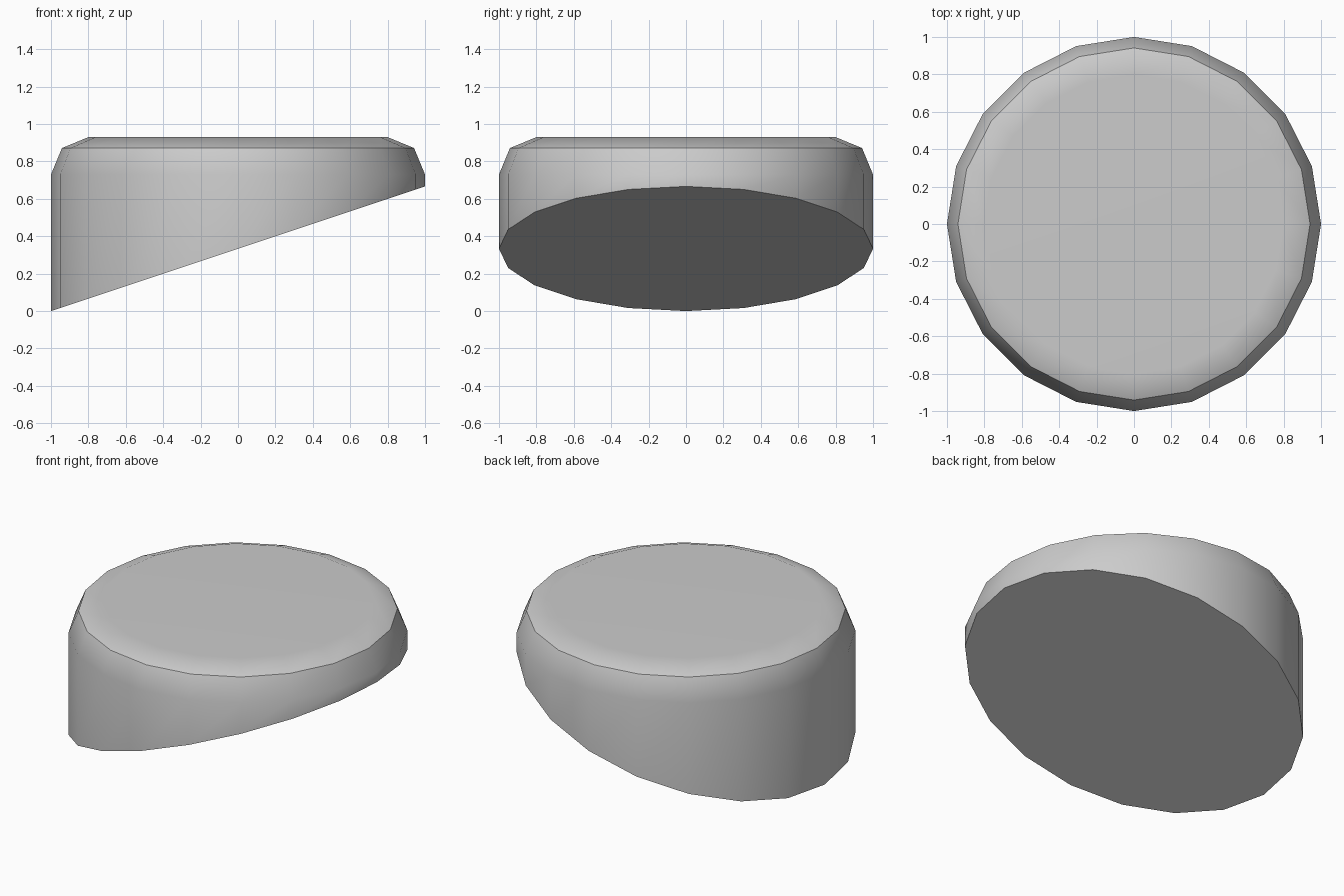
import bpy, bmesh, math

if "Cube" in bpy.data.objects:
    bpy.data.objects.remove(bpy.data.objects["Cube"])

SIDES = 20
TOP, ROUND = 0.93, 0.2

bm = bmesh.new()


def ring(radius, height):
    pts = []
    for i in range(SIDES):
        a = 2 * math.pi * i / SIDES
        x, y = radius * math.cos(a), radius * math.sin(a)
        pts.append(bm.verts.new((x, y, height(x))))
    return pts


# Slanted bottom rim
rings = [ring(1.0, lambda x: (1 + x) / 3)]

# Rounded top rim in two steps
for step in range(3):
    a = math.radians(45 * step)
    z = TOP - ROUND + ROUND * math.sin(a)
    rings.append(ring(1 - ROUND + ROUND * math.cos(a), lambda x, z=z: z))

# Side walls and caps
for low, high in zip(rings, rings[1:]):
    for i in range(SIDES):
        j = (i + 1) % SIDES
        bm.faces.new((low[i], low[j], high[j], high[i]))
bm.faces.new(rings[0][::-1])
bm.faces.new(rings[-1])

mesh = bpy.data.meshes.new("slanted_button")
bm.to_mesh(mesh)
bm.free()
button = bpy.data.objects.new("slanted_button", mesh)
bpy.context.collection.objects.link(button)

# Smooth walls and rim, sharp slanted base, flat-looking top
bpy.context.view_layer.objects.active = button
button.select_set(True)
bpy.ops.object.shade_smooth_by_angle(angle=math.radians(35))
weighted = button.modifiers.new("Weighted Normal", 'WEIGHTED_NORMAL')
weighted.keep_sharp = True
